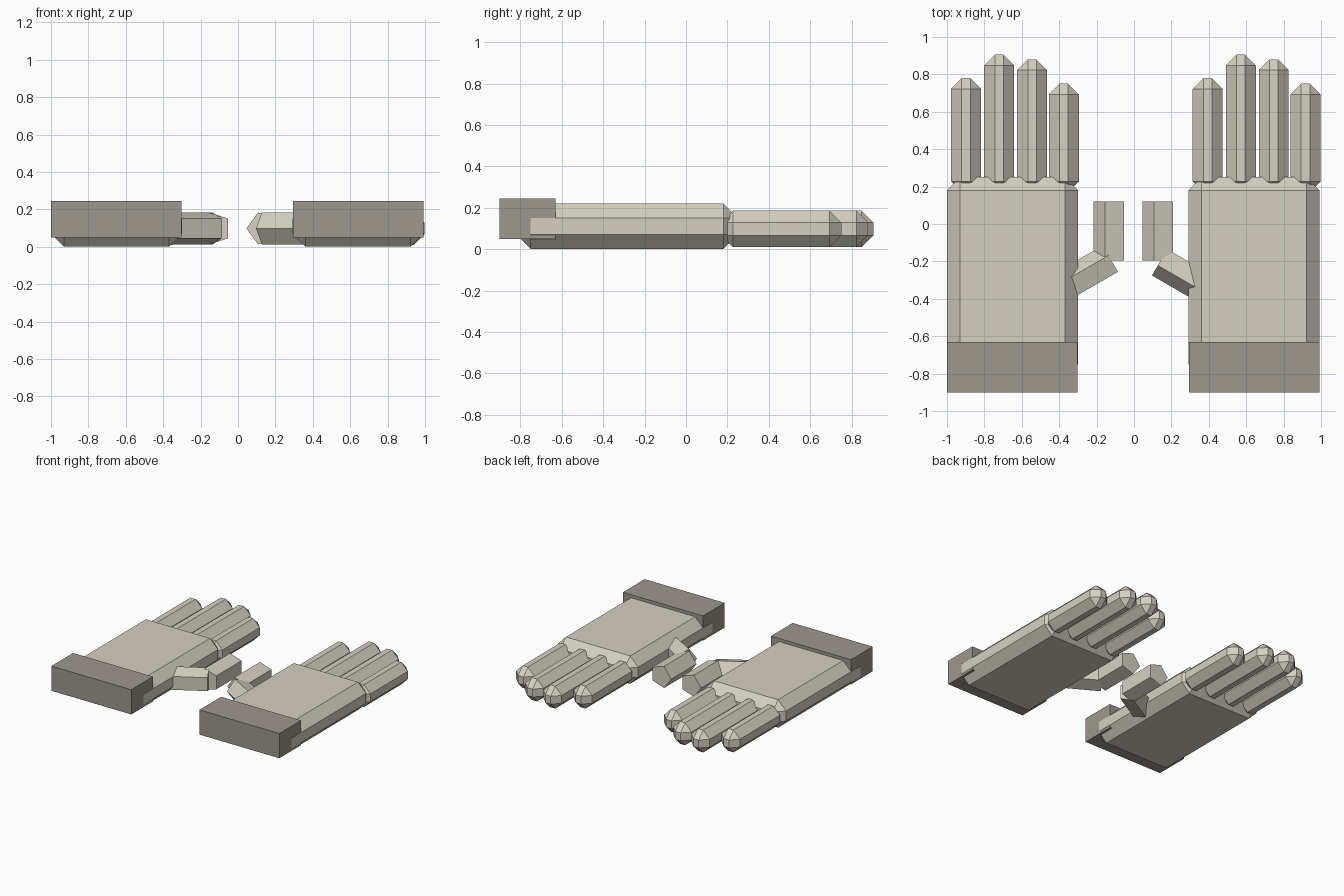
import bpy, bmesh, math
from mathutils import Matrix, Vector

if "Cube" in bpy.data.objects:
    bpy.data.objects.remove(bpy.data.objects["Cube"], do_unlink=True)


def make_material(name, colour):
    mat = bpy.data.materials.new(name)
    mat.use_nodes = True
    mat.diffuse_color = colour
    mat.node_tree.nodes["Principled BSDF"].inputs["Base Color"].default_value = colour
    return mat


CLOTH = make_material("pale_cloth", (0.66, 0.63, 0.54, 1))
CUFF = make_material("grey_cuff", (0.34, 0.31, 0.27, 1))


def finish(name, bm, mat):
    mesh = bpy.data.meshes.new(name)
    bm.to_mesh(mesh)
    bm.free()
    mesh.materials.append(mat)
    obj = bpy.data.objects.new(name, mesh)
    bpy.context.collection.objects.link(obj)
    return obj


def box(name, low, high, mat, chamfer=0):
    """Box between two corners, with every edge optionally chamfered."""
    low, high = Vector(low), Vector(high)
    bm = bmesh.new()
    bmesh.ops.create_cube(bm, size=1)
    bmesh.ops.scale(bm, vec=high - low, verts=bm.verts)
    bmesh.ops.translate(bm, vec=(low + high) / 2, verts=bm.verts)
    if chamfer:
        bmesh.ops.bevel(bm, geom=bm.edges[:], offset=chamfer, segments=1,
                        profile=0.5, affect='EDGES')
    return finish(name, bm, mat)


def thumb_segment(name, start, turn):
    """Five-sided prism running from start along +y, turned about z."""
    length = 0.315
    bm = bmesh.new()
    bmesh.ops.create_cone(bm, cap_ends=True, segments=5, radius1=0.09,
                          radius2=0.09, depth=length)
    # lay the prism along y with one ridge pointing to -x
    bm.transform(Matrix.Rotation(-math.pi / 2, 4, 'X'))
    ridge = max(bm.verts, key=lambda v: abs(v.co.z) < 0.001).co
    angle = math.atan2(ridge.z, ridge.x)
    bm.transform(Matrix.Rotation(angle - math.pi, 4, 'Y'))
    bm.transform(Matrix.Translation(start)
                 @ Matrix.Rotation(math.radians(turn), 4, 'Z')
                 @ Matrix.Translation((0, length / 2, 0)))
    return finish(name, bm, CLOTH)


# Finger centre across the palm and fingertip position
FINGERS = {"outer": (0.102, 0.78), "long": (0.279, 0.905),
           "middle": (0.455, 0.88), "short": (0.625, 0.75)}

for side, x in (("right", -1.0), ("left", 0.292)):
    box(side + "_palm", (x, -0.82, 0), (x + 0.7, 0.25, 0.22), CLOTH, 0.07)
    box(side + "_cuff", (x + 0.001, -0.9, 0.05), (x + 0.699, -0.63, 0.245), CUFF)
    for label, (offset, tip) in FINGERS.items():
        cx = x + offset
        box(f"{side}_{label}_finger", (cx - 0.08, 0.17, 0.01),
            (cx + 0.08, tip, 0.186), CLOTH, 0.057)

# Thumbs: a base leaning out of the palm, then a straight tip
thumb_segment("right_thumb_base", (-0.395, -0.35, 0.098), -60)
thumb_segment("right_thumb_tip", (-0.126, -0.195, 0.098), 0)
thumb_segment("left_thumb_base", (0.414, -0.355, 0.098), 60)
thumb_segment("left_thumb_tip", (0.135, -0.195, 0.098), 0)
